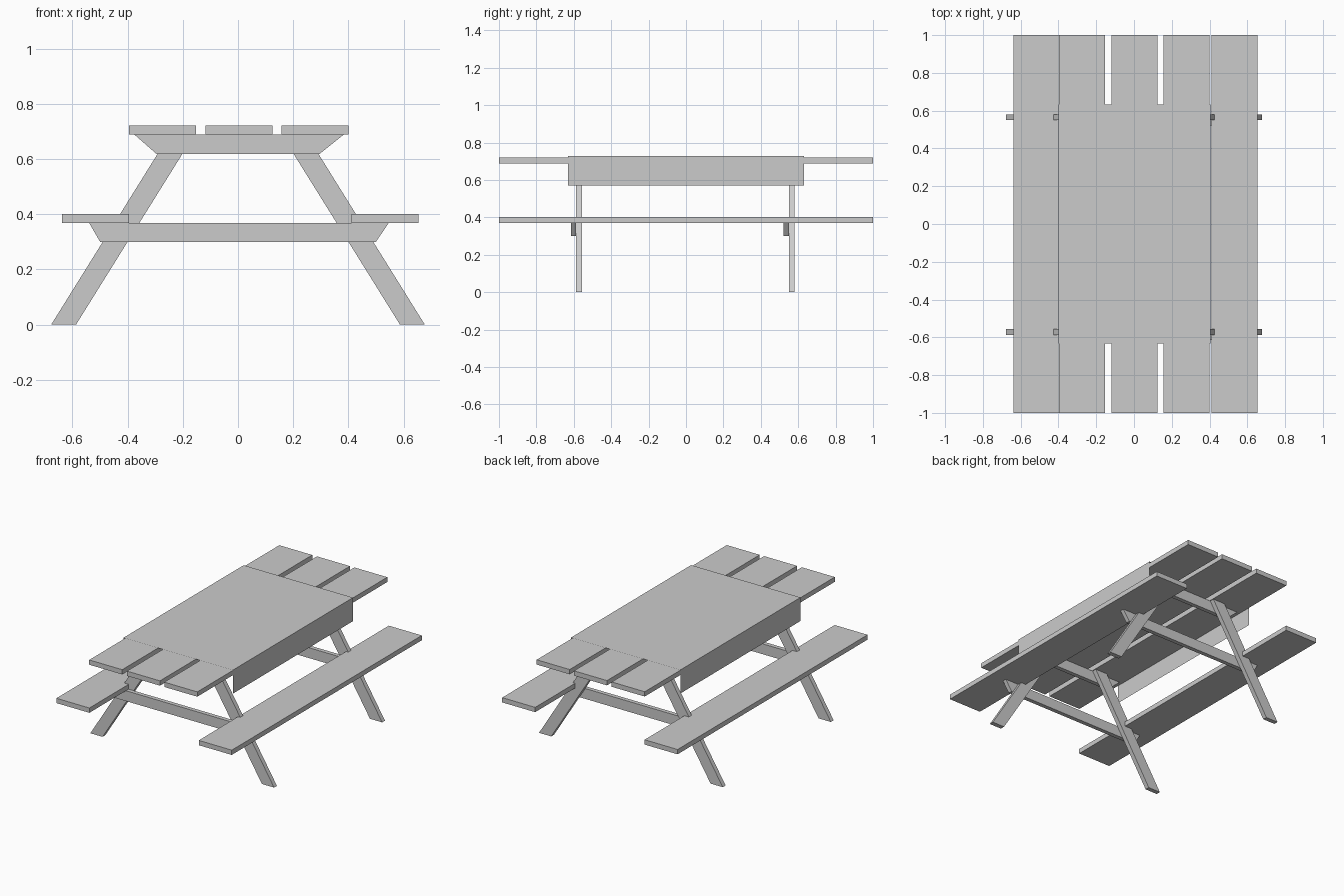
import bpy

if "Cube" in bpy.data.objects:
    bpy.data.objects.remove(bpy.data.objects["Cube"])


def mesh_object(name, verts, faces):
    mesh = bpy.data.meshes.new(name)
    mesh.from_pydata(verts, [], faces)
    mesh.update()
    obj = bpy.data.objects.new(name, mesh)
    bpy.context.collection.objects.link(obj)
    return obj


def extrude_profile(name, profile, y0, y1):
    """Extrude a counter-clockwise (x, z) outline from y0 to y1."""
    n = len(profile)
    verts = [(x, y0, z) for x, z in profile] + [(x, y1, z) for x, z in profile]
    faces = [tuple(range(n)), tuple(range(2 * n - 1, n - 1, -1))]
    for i in range(n):
        j = (i + 1) % n
        faces.append((j, i, i + n, j + n))
    return mesh_object(name, verts, faces)


def plank(name, x0, z0, width=0.243, thick=0.032):
    x1, z1 = x0 + width, z0 + thick
    extrude_profile(name, [(x0, z0), (x1, z0), (x1, z1), (x0, z1)], -1, 1)


# Tabletop boards
for i, x in enumerate((-0.396, -0.118, 0.157)):
    plank(f"tabletop_board_{i + 1}", x, 0.689)

# Bench seats
plank("left_seat", -0.638, 0.369)
plank("right_seat", 0.411, 0.369)

# Two A-frames: slanted legs with crossbars on their front faces
leg_top, lean = 0.689, 0.623
for end, y in (("front", -0.572), ("back", 0.565)):
    shift = leg_top * lean
    for side, s in (("left", -1), ("right", 1)):
        outline = [(-0.677, 0), (-0.587, 0),
                   (-0.587 + shift, leg_top), (-0.677 + shift, leg_top)]
        if s == 1:
            outline = [(-x, z) for x, z in reversed(outline)]
        extrude_profile(f"{end}_{side}_leg", outline, y - 0.015, y + 0.015)
    y0, y1 = y - 0.043, y - 0.015
    extrude_profile(f"{end}_seat_crossbar",
                    [(-0.50, 0.3), (0.50, 0.3), (0.547, 0.369), (-0.54, 0.369)], y0, y1)
    extrude_profile(f"{end}_top_crossbar",
                    [(-0.295, 0.618), (0.295, 0.618), (0.384, 0.689), (-0.376, 0.689)], y0, y1)

# Tablecloth: one thin sheet folded down over both long sides
fold = [(-0.401, 0.57), (-0.401, 0.727), (0.405, 0.727), (0.405, 0.57)]
cloth = [(x, y, z) for y in (-0.632, 0.632) for x, z in fold]
mesh_object("tablecloth", cloth, [(i, i + 1, i + 5, i + 4) for i in range(3)])
